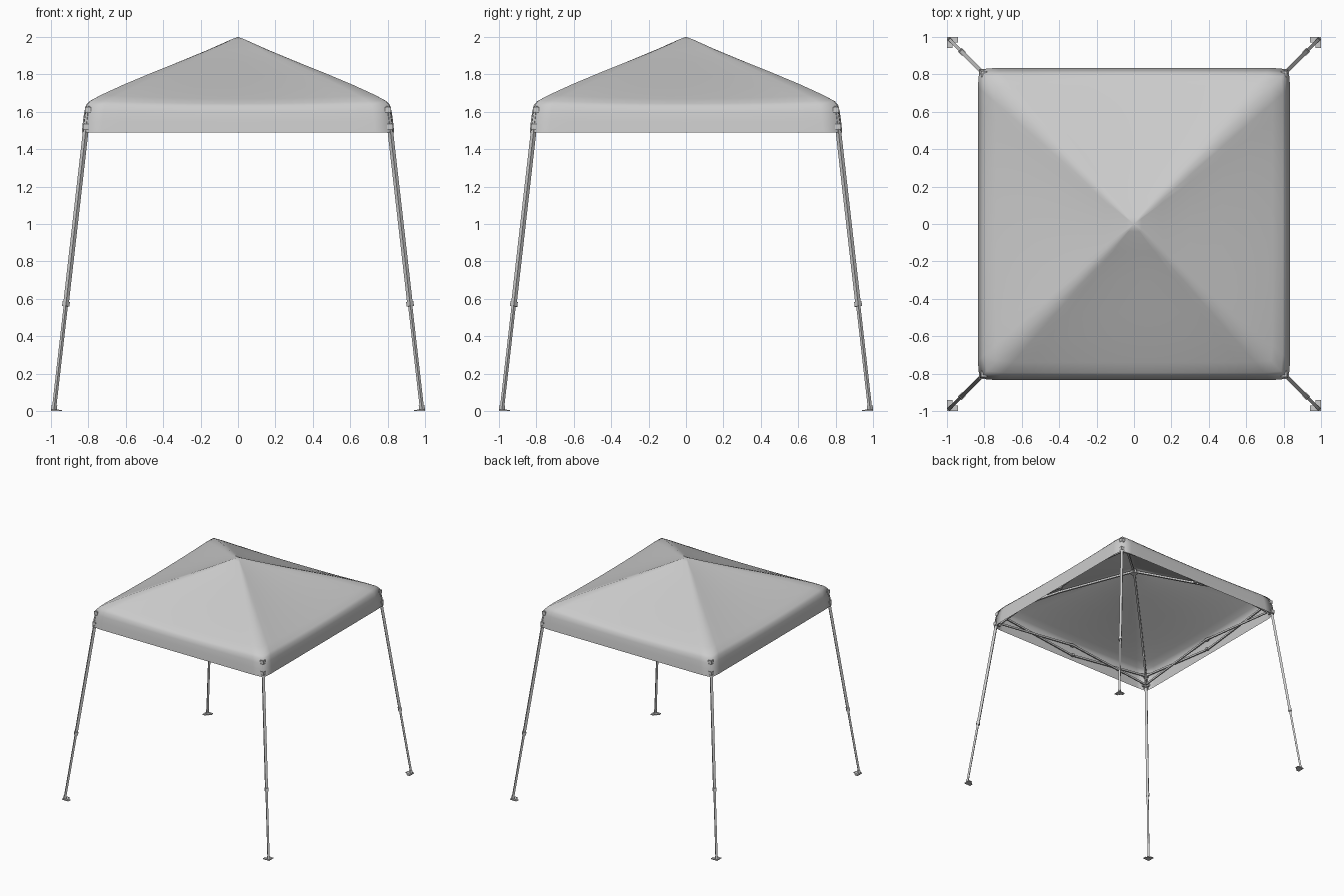
import bpy, bmesh
from mathutils import Vector, Matrix

if "Cube" in bpy.data.objects:
    bpy.data.objects.remove(bpy.data.objects["Cube"])

grey = bpy.data.materials.new("light_grey")
grey.use_nodes = True
grey.diffuse_color = (0.6, 0.6, 0.6, 1)
grey.node_tree.nodes["Principled BSDF"].inputs["Base Color"].default_value = (0.6, 0.6, 0.6, 1)


def finish(name, bm, smooth=False):
    bmesh.ops.recalc_face_normals(bm, faces=bm.faces)
    mesh = bpy.data.meshes.new(name)
    for f in bm.faces:
        f.smooth = smooth
    bm.to_mesh(mesh)
    bm.free()
    mesh.materials.append(grey)
    obj = bpy.data.objects.new(name, mesh)
    bpy.context.collection.objects.link(obj)
    return obj


def block(bm, centre, size):
    m = Matrix.Translation(centre) @ Matrix.Diagonal((*size, 1))
    bmesh.ops.create_cube(bm, size=1, matrix=m)


def bar(bm, a, b, width, depth=None):
    """Straight tube of rectangular section from a to b."""
    a, b = Vector(a), Vector(b)
    d = b - a
    rot = d.to_track_quat('Z', 'Y').to_matrix().to_4x4()
    m = Matrix.Translation((a + b) / 2) @ rot @ Matrix.Diagonal((width, depth or width, d.length, 1))
    bmesh.ops.create_cube(bm, size=1, matrix=m)


# Canopy: square rings (half width, height, sag between corners), hem to peak
RINGS = [(0.835, 1.49, 0), (0.829, 1.55, 0), (0.822, 1.60, 0.004), (0.813, 1.638, 0.01),
         (0.795, 1.66, 0.016), (0.74, 1.69, 0.02), (0.62, 1.745, 0.02), (0.47, 1.808, 0.018),
         (0.3, 1.876, 0.012), (0.15, 1.937, 0.006), (0.04, 1.985, 0)]
SEG = 16
bm = bmesh.new()
previous = None
for r, z, sag in RINGS:
    ring = []
    for side in range(4):
        turn = Matrix.Rotation(side * 1.5707963, 3, 'Z')
        for i in range(SEG):
            t = 2 * i / SEG - 1
            # slightly softened corners
            k = r - (0.008 if i == 0 else 0)
            p = Vector((k * t, -k, z - sag * (1 - t * t)))
            ring.append(bm.verts.new(turn @ p))
    n = len(ring)
    if previous:
        for i in range(n):
            bm.faces.new((previous[i], previous[(i + 1) % n], ring[(i + 1) % n], ring[i]))
    previous = ring
peak = bm.verts.new((0, 0, 2))
for i in range(n):
    bm.faces.new((previous[i], previous[(i + 1) % n], peak))
finish("canopy", bm, smooth=True)


def on_leg(sx, sy, z):
    k = 0.985 - 0.114 * z
    return Vector((sx * k, sy * k, z))


for sx, side in ((1, "left"), (-1, "right")):
    for sy, end in ((-1, "front"), (1, "back")):
        tag = end + "_" + side

        # Telescoping leg with a sleeve at the joint
        bm = bmesh.new()
        bar(bm, on_leg(sx, sy, 0.005), on_leg(sx, sy, 0.58), 0.016)
        bar(bm, on_leg(sx, sy, 0.57), on_leg(sx, sy, 1.63), 0.021)
        bar(bm, on_leg(sx, sy, 0.56), on_leg(sx, sy, 0.585), 0.028)
        finish(tag + "_leg", bm)

        # Foot plate and socket
        bm = bmesh.new()
        block(bm, (sx * 0.978, sy * 0.978, 0.004), (0.044, 0.044, 0.008))
        block(bm, (sx * 0.955, sy * 0.985, 0.003), (0.03, 0.03, 0.006))
        block(bm, (sx * 0.985, sy * 0.955, 0.003), (0.03, 0.03, 0.006))
        bar(bm, on_leg(sx, sy, 0.006), on_leg(sx, sy, 0.03), 0.022)
        finish(tag + "_foot", bm)

        # Fixed top bracket and sliding bracket
        bm = bmesh.new()
        for z in (1.52, 1.61):
            c = on_leg(sx, sy, z)
            block(bm, c, (0.032, 0.032, 0.03))
            block(bm, c - Vector((sx * 0.025, 0, 0)), (0.03, 0.014, 0.022))
            block(bm, c - Vector((0, sy * 0.025, 0)), (0.014, 0.03, 0.022))
        finish(tag + "_brackets", bm)

        # Roof rib under the ridge, with its brace
        bm = bmesh.new()
        knee = Vector((sx * 0.45, sy * 0.45, 1.795))
        bar(bm, on_leg(sx, sy, 1.62), knee, 0.016)
        bar(bm, knee, (0, 0, 1.965), 0.016)
        bar(bm, on_leg(sx, sy, 1.52), (sx * 0.62, sy * 0.62, 1.72), 0.012)
        finish(tag + "_roof_rib", bm)

# Scissor trusses: two crossing pairs along every side
for side, name in enumerate(("front", "left", "back", "right")):
    turn = Matrix.Rotation(side * 1.5707963, 3, 'Z')
    bm = bmesh.new()
    for s in (-1, 1):
        bar(bm, turn @ Vector((s * 0.78, -0.800, 1.61)), turn @ Vector((0, -0.800, 1.515)), 0.010, 0.016)
        bar(bm, turn @ Vector((s * 0.78, -0.788, 1.52)), turn @ Vector((0, -0.788, 1.605)), 0.010, 0.016)
    for z in (1.515, 1.605):
        block(bm, turn @ Vector((0, -0.794, z)), (0.024, 0.024, 0.02))
    finish(name + "_truss", bm)

# Hub where the ribs meet below the peak
bm = bmesh.new()
bmesh.ops.create_cone(bm, cap_ends=True, segments=12, radius1=0.03, radius2=0.022, depth=0.035,
                      matrix=Matrix.Translation((0, 0, 1.96)))
finish("centre_hub", bm)
